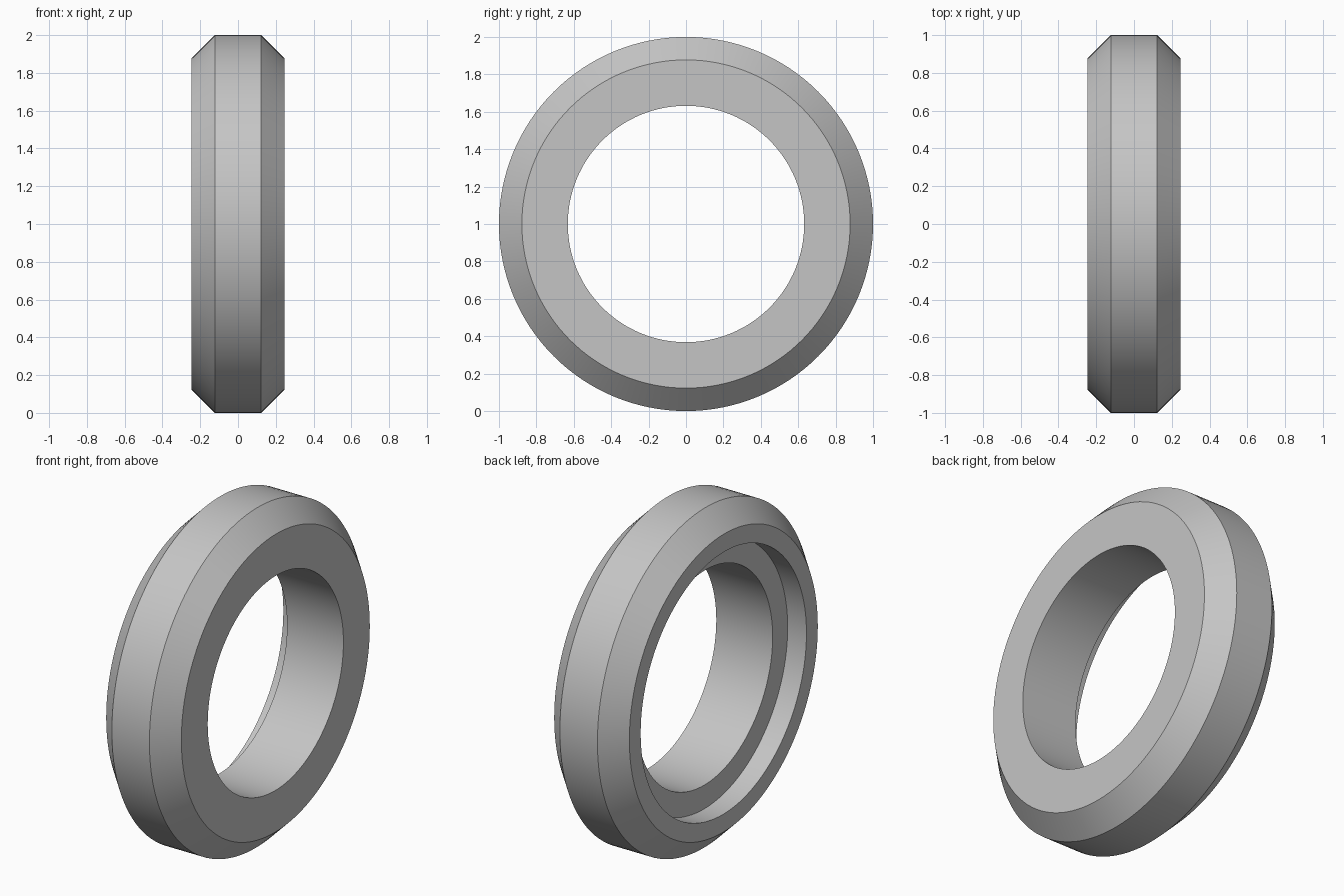
import bpy
import bmesh
import math

default_cube = bpy.data.objects.get("Cube")
if default_cube:
    bpy.data.objects.remove(default_cube, do_unlink=True)

OUTER, BORE, RECESS = 1.0, 0.632, 0.772
HALF = 0.245           # half of the thickness
STEP = HALF / 2        # chamfer size and recess depth
SEGMENTS = 128

# Grey finish
grey = bpy.data.materials.new("light grey")
grey.use_nodes = True
colour = (0.56, 0.56, 0.56, 1)
grey.diffuse_color = colour
grey.node_tree.nodes["Principled BSDF"].inputs["Base Color"].default_value = colour

# Closed cross-section as (x, radius): chamfered rim, bore, recess on the -x side
profile = [
    (HALF, BORE), (HALF, OUTER - STEP), (HALF - STEP, OUTER),
    (STEP - HALF, OUTER), (-HALF, OUTER - STEP), (-HALF, RECESS),
    (STEP - HALF, RECESS), (STEP - HALF, BORE),
]

# Revolve the section around the x axis
bm = bmesh.new()
verts = [bm.verts.new((x, 0, r)) for x, r in profile]
edges = [bm.edges.new((v, verts[(i + 1) % len(verts)])) for i, v in enumerate(verts)]
bmesh.ops.spin(bm, geom=verts + edges, cent=(0, 0, 0), axis=(1, 0, 0),
               angle=2 * math.pi, steps=SEGMENTS, use_merge=True)
bmesh.ops.remove_doubles(bm, verts=bm.verts, dist=0.0001)
bmesh.ops.recalc_face_normals(bm, faces=bm.faces)
bmesh.ops.translate(bm, vec=(0, 0, OUTER), verts=bm.verts)
mesh = bpy.data.meshes.new("chamfered_ring")
bm.to_mesh(mesh)
bm.free()
mesh.materials.append(grey)

ring = bpy.data.objects.new("chamfered_ring", mesh)
bpy.context.collection.objects.link(ring)

# Smooth around the ring, sharp at the profile corners
bpy.ops.object.select_all(action="DESELECT")
ring.select_set(True)
bpy.context.view_layer.objects.active = ring
bpy.ops.object.shade_smooth_by_angle(angle=math.radians(30))
